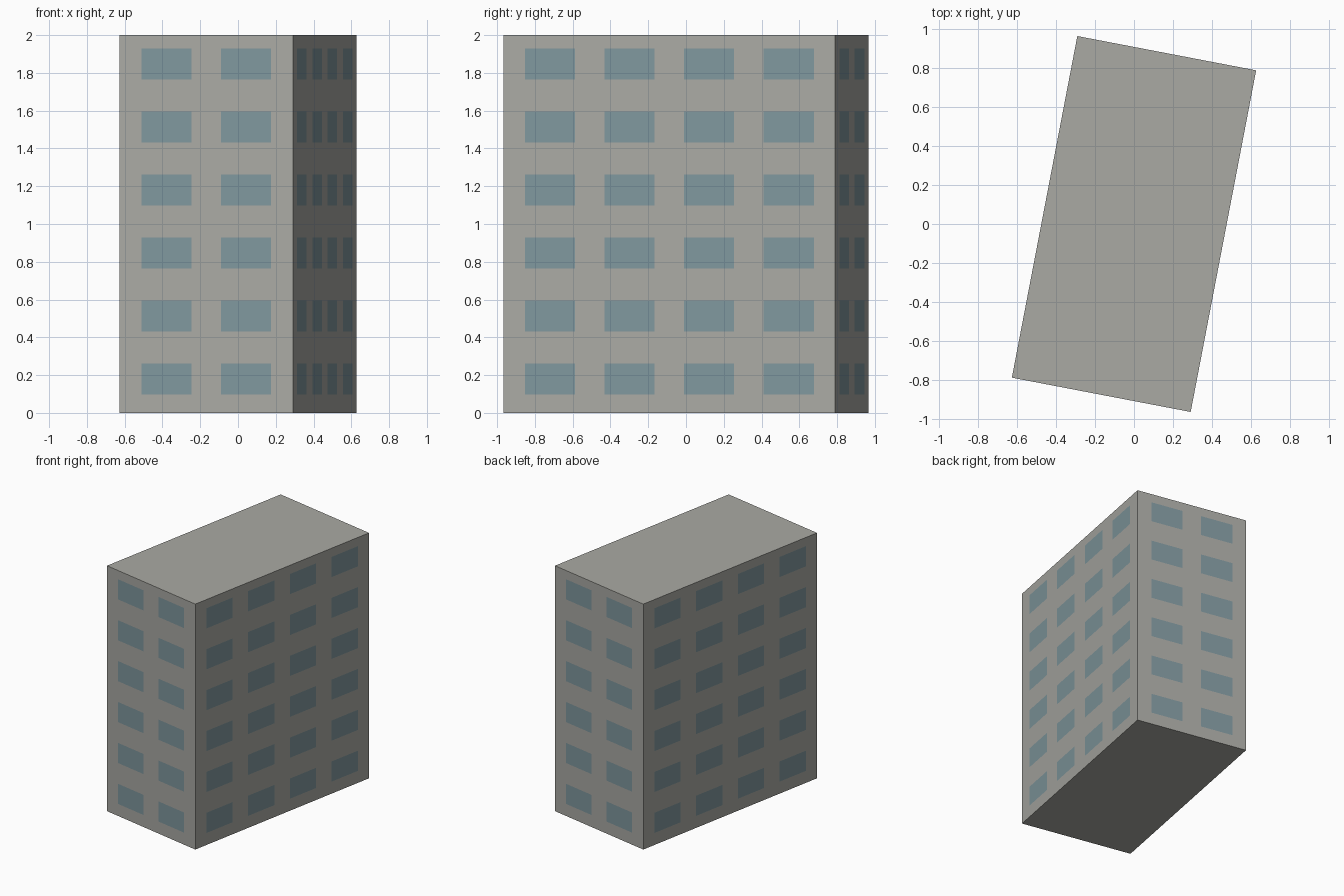
import bpy, bmesh, math
from mathutils import Matrix, Vector

cube = bpy.data.objects.get("Cube")
if cube:
    bpy.data.objects.remove(cube, do_unlink=True)


def make_material(name, rgb):
    mat = bpy.data.materials.new(name)
    mat.use_nodes = True
    mat.diffuse_color = (*rgb, 1)
    mat.node_tree.nodes["Principled BSDF"].inputs["Base Color"].default_value = (*rgb, 1)
    mat.roughness = 0.8
    return mat


def window_spans(start, pitch, size, count):
    return [(start + i * pitch, start + i * pitch + size) for i in range(count)]


def inside(value, spans):
    return any(a < value < b for a, b in spans)


# Block size and window layout
WIDTH, DEPTH, HEIGHT = 0.936, 1.788, 2.0
TURN = math.radians(-10.85)
PITCH, GLASS_W, GLASS_H = 0.429, 0.27, 0.164
spans = {
    0: window_spans(-(PITCH + GLASS_W) / 2, PITCH, GLASS_W, 2),
    1: window_spans(-(3 * PITCH + GLASS_W) / 2, PITCH, GLASS_W, 4),
    2: window_spans(0.098, HEIGHT / 6, GLASS_H, 6),
}

# Plain block standing on the ground
bm = bmesh.new()
bmesh.ops.create_cube(bm, size=1)
bmesh.ops.scale(bm, vec=(WIDTH, DEPTH, HEIGHT), verts=bm.verts)
bmesh.ops.translate(bm, vec=(0, 0, HEIGHT / 2), verts=bm.verts)

# Cut the window outlines into the walls
for axis, ranges in spans.items():
    normal = Vector((0, 0, 0))
    normal[axis] = 1
    for cut in (edge for pair in ranges for edge in pair):
        bmesh.ops.bisect_plane(bm, geom=bm.verts[:] + bm.edges[:] + bm.faces[:],
                               plane_co=normal * cut, plane_no=normal)

# Rejoin the roof and the base into single faces
for side in (1, -1):
    flat = [f for f in bm.faces if f.normal.z * side > 0.9]
    bmesh.ops.dissolve_faces(bm, faces=flat)

# Glass wherever a wall face lies in a window column and row
bm.normal_update()
for face in bm.faces:
    if abs(face.normal.z) < 0.5:
        along = 1 if abs(face.normal.x) > 0.5 else 0
        c = face.calc_center_median()
        if inside(c[along], spans[along]) and inside(c.z, spans[2]):
            face.material_index = 1

bmesh.ops.rotate(bm, cent=(0, 0, 0), matrix=Matrix.Rotation(TURN, 3, "Z"), verts=bm.verts)

mesh = bpy.data.meshes.new("apartment_block")
bm.to_mesh(mesh)
bm.free()
mesh.materials.append(make_material("concrete_grey", (0.40, 0.40, 0.37)))
mesh.materials.append(make_material("window_blue_grey", (0.215, 0.31, 0.34)))
block = bpy.data.objects.new("apartment_block", mesh)
bpy.context.collection.objects.link(block)
